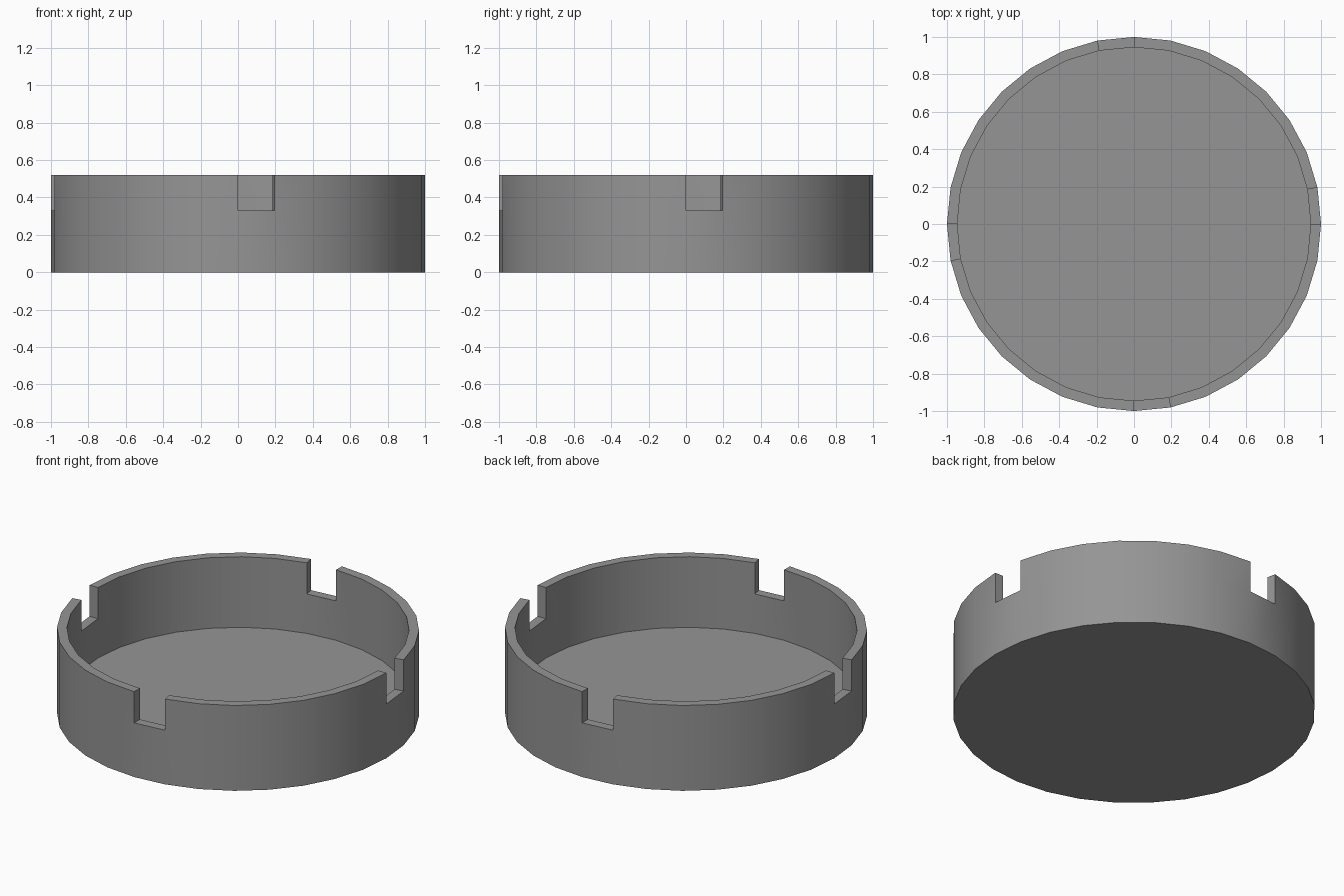
import bpy, bmesh
from math import cos, sin, tau, radians

if "Cube" in bpy.data.objects:
    bpy.data.objects.remove(bpy.data.objects["Cube"], do_unlink=True)

SIDES = 32
OUTER, INNER = 1.0, 0.945
FLOOR, NOTCH, RIM = 0.09, 0.33, 0.52

# Single grey material
grey = bpy.data.materials.new("mid grey")
grey.use_nodes = True
color = (0.30, 0.30, 0.30, 1)
grey.diffuse_color = color
grey.node_tree.nodes["Principled BSDF"].inputs["Base Color"].default_value = color

bm = bmesh.new()


def ring(radius, z):
    return [bm.verts.new((radius * cos(tau * i / SIDES), radius * sin(tau * i / SIDES), z))
            for i in range(SIDES)]


# Rings of the dish: base, notch level and rim outside; floor, notch level and rim inside
out_base, out_mid, out_rim = [ring(OUTER, z) for z in (0, NOTCH, RIM)]
in_floor, in_mid, in_rim = [ring(INNER, z) for z in (FLOOR, NOTCH, RIM)]


def strip(lower, upper, i, j):
    bm.faces.new((lower[i], lower[j], upper[j], upper[i]))


# Underside and inner floor
bm.faces.new(out_base[::-1])
bm.faces.new(in_floor)

# Wall, with one segment per quarter cut down to form a notch
for i in range(SIDES):
    j = (i + 1) % SIDES
    strip(out_base, out_mid, i, j)
    strip(in_mid, in_floor, i, j)
    if i % (SIDES // 4) == 0:
        strip(out_mid, in_mid, i, j)
        for k in (i, j):
            bm.faces.new((out_mid[k], in_mid[k], in_rim[k], out_rim[k]))
    else:
        strip(out_mid, out_rim, i, j)
        strip(in_rim, in_mid, i, j)
        strip(out_rim, in_rim, i, j)

bmesh.ops.recalc_face_normals(bm, faces=bm.faces)
mesh = bpy.data.meshes.new("notched_dish")
bm.to_mesh(mesh)
bm.free()
mesh.materials.append(grey)

dish = bpy.data.objects.new("notched_dish", mesh)
bpy.context.collection.objects.link(dish)

# Smooth round walls with crisp rim and notch edges
bpy.ops.object.select_all(action='DESELECT')
dish.select_set(True)
bpy.context.view_layer.objects.active = dish
bpy.ops.object.shade_smooth_by_angle(angle=radians(30))
